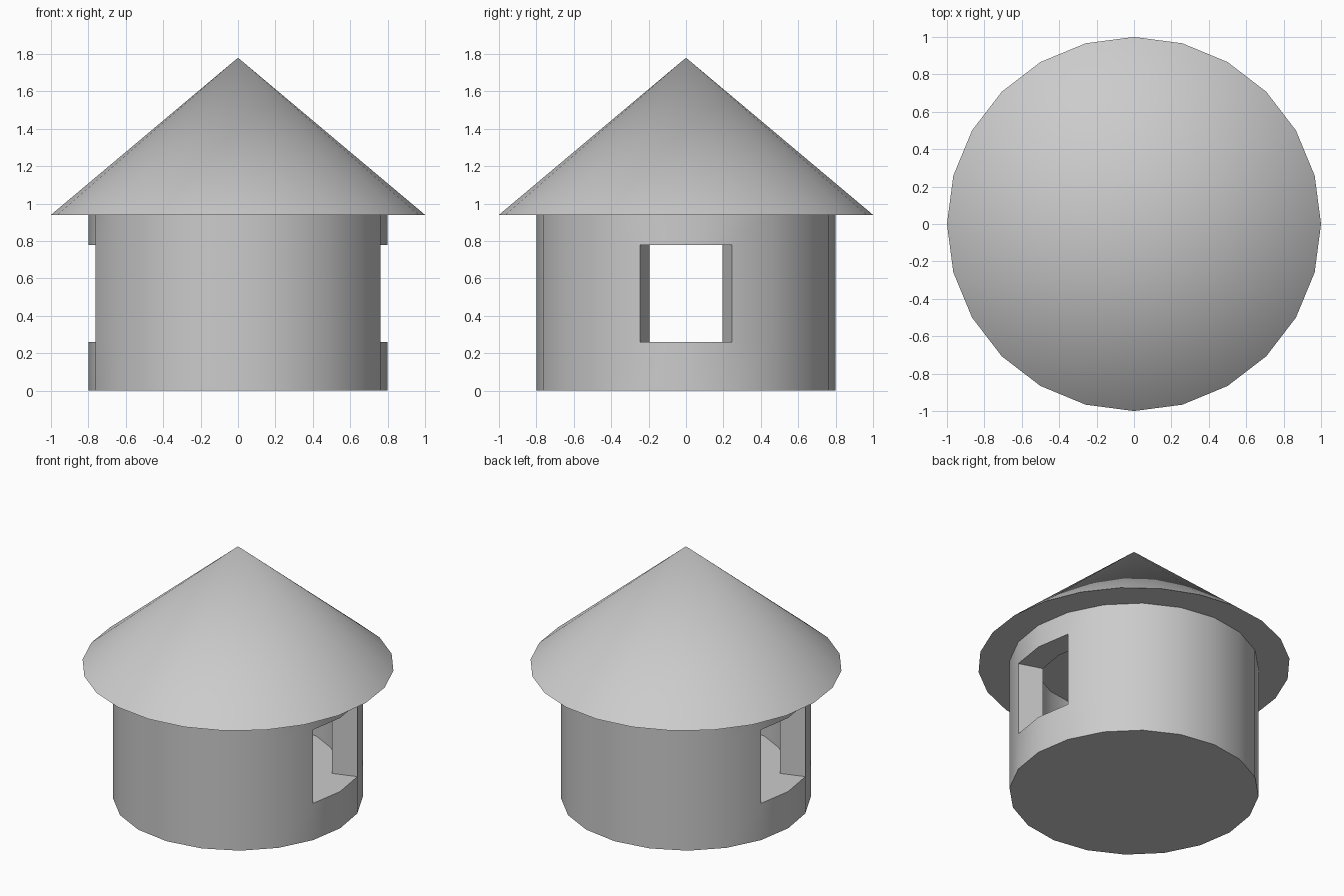
import bpy, bmesh, math

if "Cube" in bpy.data.objects:
    bpy.data.objects.remove(bpy.data.objects["Cube"])

SIDES = 20
R_OUT, R_IN = 0.8, 0.63
Z_SILL, Z_HEAD, Z_EAVE, Z_TOP = 0.26, 0.78, 0.94, 1.78
WINDOW_SEGMENTS = {SIDES - 1, 0, SIDES // 2 - 1, SIDES // 2}   # two facets on each side


def finish(bm, name):
    bmesh.ops.recalc_face_normals(bm, faces=bm.faces)
    mesh = bpy.data.meshes.new(name)
    bm.to_mesh(mesh)
    bm.free()
    obj = bpy.data.objects.new(name, mesh)
    bpy.context.collection.objects.link(obj)
    bpy.ops.object.select_all(action='DESELECT')
    obj.select_set(True)
    bpy.context.view_layer.objects.active = obj
    bpy.ops.object.shade_smooth_by_angle(angle=math.radians(35))
    return obj


def ring(bm, radius, z):
    step = math.tau / SIDES
    return [bm.verts.new((radius * math.cos(i * step), radius * math.sin(i * step), z))
            for i in range(SIDES)]


# Round wall: hollow above sill level, with two opposite windows
bm = bmesh.new()
outer = [ring(bm, R_OUT, z) for z in (0, Z_SILL, Z_HEAD, Z_EAVE)]
inner = [ring(bm, R_IN, z) for z in (Z_SILL, Z_HEAD, Z_EAVE)]


def strip(a, b, segments):
    for i in segments:
        j = (i + 1) % SIDES
        bm.faces.new((a[i], a[j], b[j], b[i]))


everywhere = range(SIDES)
solid = [i for i in everywhere if i not in WINDOW_SEGMENTS]
bm.faces.new(outer[0])                          # underside
bm.faces.new(inner[0])                          # floor
strip(outer[0], outer[1], everywhere)           # wall below the windows
strip(outer[1], outer[2], solid)                # wall between the windows
strip(inner[0], inner[1], solid)
strip(outer[2], outer[3], everywhere)           # wall above the windows
strip(inner[1], inner[2], everywhere)
strip(outer[3], inner[2], everywhere)           # wall top
strip(outer[1], inner[0], WINDOW_SEGMENTS)      # sills
strip(outer[2], inner[1], WINDOW_SEGMENTS)      # lintels
for i in everywhere:                            # jambs
    if (i in WINDOW_SEGMENTS) != ((i - 1) % SIDES in WINDOW_SEGMENTS):
        bm.faces.new((outer[1][i], outer[2][i], inner[1][i], inner[0][i]))
finish(bm, "round_wall")

# Conical roof with overhanging eave and flat underside
bm = bmesh.new()
bmesh.ops.create_cone(bm, cap_ends=True, segments=24, radius1=1.0, radius2=0,
                      depth=Z_TOP - Z_EAVE)
bmesh.ops.remove_doubles(bm, verts=bm.verts, dist=0.0001)
bmesh.ops.translate(bm, verts=bm.verts, vec=(0, 0, (Z_TOP + Z_EAVE) / 2))
finish(bm, "conical_roof")
